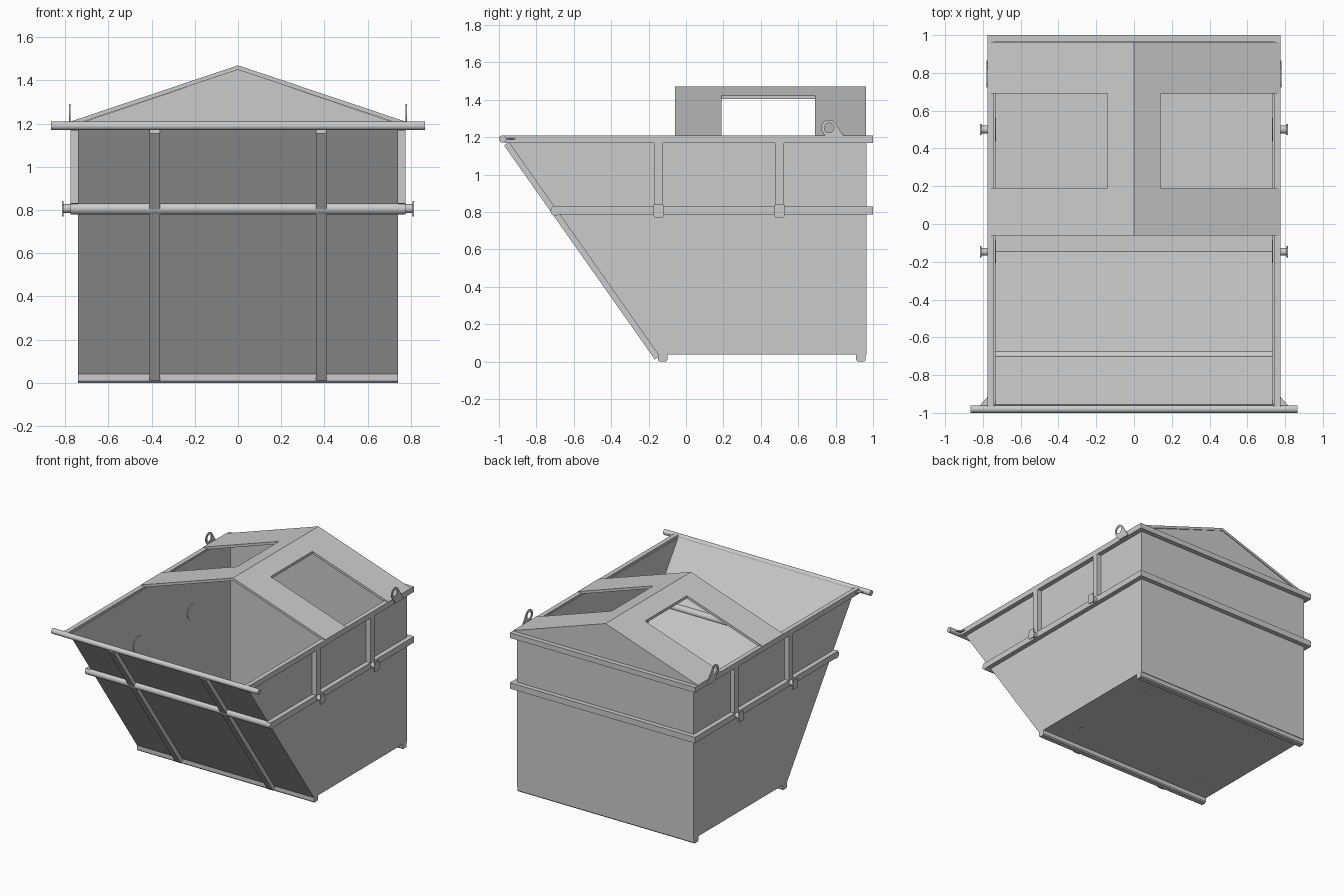
import bpy, bmesh, math
from mathutils import Vector

if "Cube" in bpy.data.objects:
    bpy.data.objects.remove(bpy.data.objects["Cube"])


def prism(name, pts, axis, a, b, mirror=False):
    """Extrude a 2D outline along an axis: x uses (y,z), y uses (x,z), z uses (x,y)."""
    def place(p, t):
        u, v = p
        return {'x': (t, u, v), 'y': (u, t, v), 'z': (u, v, t)}[axis]
    bm = bmesh.new()
    lo = [bm.verts.new(place(p, a)) for p in pts]
    hi = [bm.verts.new(place(p, b)) for p in pts]
    n = len(pts)
    bm.faces.new(lo)
    bm.faces.new(hi)
    for i in range(n):
        bm.faces.new((lo[i], lo[(i + 1) % n], hi[(i + 1) % n], hi[i]))
    bmesh.ops.recalc_face_normals(bm, faces=bm.faces)
    me = bpy.data.meshes.new(name)
    bm.to_mesh(me)
    bm.free()
    ob = bpy.data.objects.new(name, me)
    bpy.context.collection.objects.link(ob)
    if mirror:
        add_mirror(ob)
    return ob


def add_mirror(ob):
    ob.modifiers.new("mirror", 'MIRROR')


def box(name, x, y, z, mirror=False):
    return prism(name, [(y[0], z[0]), (y[1], z[0]), (y[1], z[1]), (y[0], z[1])],
                 'x', x[0], x[1], mirror)


def circle(cx, cy, r, n=24, start=0, end=360):
    full = end - start == 360
    steps = n if full else n - 1
    return [(cx + r * math.cos(math.radians(start + (end - start) * i / steps)),
             cy + r * math.sin(math.radians(start + (end - start) * i / steps)))
            for i in range(n)]


def smooth(ob):
    bpy.ops.object.select_all(action='DESELECT')
    bpy.context.view_layer.objects.active = ob
    ob.select_set(True)
    bpy.ops.object.shade_smooth_by_angle(angle=math.radians(35))
    ob.select_set(False)
    return ob


def cut(ob, cutter):
    m = ob.modifiers.new("cut", 'BOOLEAN')
    m.operation = 'DIFFERENCE'
    m.object = cutter
    cutter.hide_render = True
    cutter.hide_set(True)


W, T = 0.74, 0.006          # body half width, sheet thickness
OUT = 0.775                 # outer face of the rails
low, top = Vector((-0.15, 0.04)), Vector((-0.96, 1.19))
slope = (top - low).normalized()
normal = Vector((-slope.y, slope.x))      # points out of the front sheet


def along(s, d):
    return tuple(low + (top - low) * s + normal * d)


# Sheet body: sides, sloped front, back and floor
prism("side_wall", [tuple(low), (0.965, 0.04), (0.965, 1.2), tuple(top)], 'x', W - T, W, True)
prism("front_sheet", [along(0, 0), along(1, 0), along(1, -T), along(0, -T)], 'x', -W, W)
box("back_wall", (-W, W), (0.965 - T, 0.965), (0.04, 1.2))
floor = box("floor", (-W, W), (-0.15, 0.965), (0.038, 0.046))
for i, y in enumerate((0.08, 0.78)):
    for j, x in enumerate((-0.55, 0.55)):
        cut(floor, prism(f"drain_cutter_{i}{j}", circle(x, y, 0.012, 12), 'z', 0.0, 0.1))

# Skids under the floor
for nm, y in (("front_skid", -0.125), ("back_skid", 0.935)):
    prism(nm, [(y - 0.025, 0.04), (y - 0.025, 0.008), (y - 0.018, 0), (y + 0.018, 0),
               (y + 0.025, 0.008), (y + 0.025, 0.04)], 'x', -W, W)

# Top rim and middle rail
box("side_rim", (W, OUT), (-0.97, 1.0), (1.168, 1.208), True)
box("back_rim", (-W, W), (0.965, 1.0), (1.168, 1.208))
prism("side_rail", [(-0.685, 0.785), (1.0, 0.785), (1.0, 0.83), (-0.715, 0.83)],
      'x', W, OUT, True)
box("back_rail", (-W, W), (0.965, 1.0), (0.785, 0.83))
smooth(prism("front_rail", circle(-0.698, 0.806, 0.026), 'x', -OUT, OUT))
smooth(prism("front_top_bar", circle(-0.98, 1.19, 0.02), 'x', -0.865, 0.865))
prism("corner_gusset", [(OUT, -0.915), (OUT, -0.97), (0.825, -0.97)], 'z', 1.186, 1.194, True)

# Sloped front ribs
prism("front_rib", [along(-0.01, 0), along(0.985, 0), along(0.985, 0.03), along(-0.01, 0.03)],
      'x', 0.36, 0.41, True)

# Side posts with lifting pegs
for i, y in enumerate((-0.147, 0.5)):
    box(f"side_post_{i}", (W, OUT), (y - 0.024, y + 0.024), (0.83, 1.168), True)
    smooth(prism(f"lifting_peg_{i}", circle(y, 0.807, 0.021), 'x', W, 0.808, True))
    prism(f"peg_plate_{i}", [(y - 0.022, 0.771), (y + 0.022, 0.771), (y + 0.03, 0.785),
                             (y + 0.025, 0.842), (y - 0.025, 0.842), (y - 0.03, 0.785)],
          'x', 0.807, 0.814, True)
    smooth(prism(f"inner_peg_plate_{i}", circle(y, 0.807, 0.06), 'x', W - T - 0.004, W - T, True))

# Lifting ears
ear = prism("lifting_ear", circle(0.765, 1.25, 0.042, 20, 30, 220) + [(0.77, 1.17), (0.865, 1.17)],
            'x', OUT, 0.782)
cut(ear, prism("ear_cutter", circle(0.765, 1.25, 0.026), 'x', 0.7, 0.85))
add_mirror(ear)

# Gabled roof: two bands joined by a ridge strip, open hatches on both slopes
PITCH = (1.47 - 1.21) / OUT


def roof_band(name, half, y0, y1):
    e = 1.47 - PITCH * half
    prism(name, [(-half, e), (0, 1.47), (half, e), (half, e - 0.02), (0, 1.45),
                 (-half, e - 0.02)], 'y', y0, y1)


roof_band("front_roof_band", OUT, -0.06, 0.19)
roof_band("back_roof_band", OUT, 0.69, 0.963)
roof_band("ridge_strip", 0.14, 0.19, 0.69)

# Back gable in two sheets
prism("gable_lower_sheet", [(-W, 1.2), (W, 1.2), (0.325, 1.34), (-0.325, 1.34)],
      'y', 0.952, 0.958)
prism("gable_upper_sheet", [(-0.325, 1.34), (0.325, 1.34), (0, 1.452)], 'y', 0.952, 0.958)
